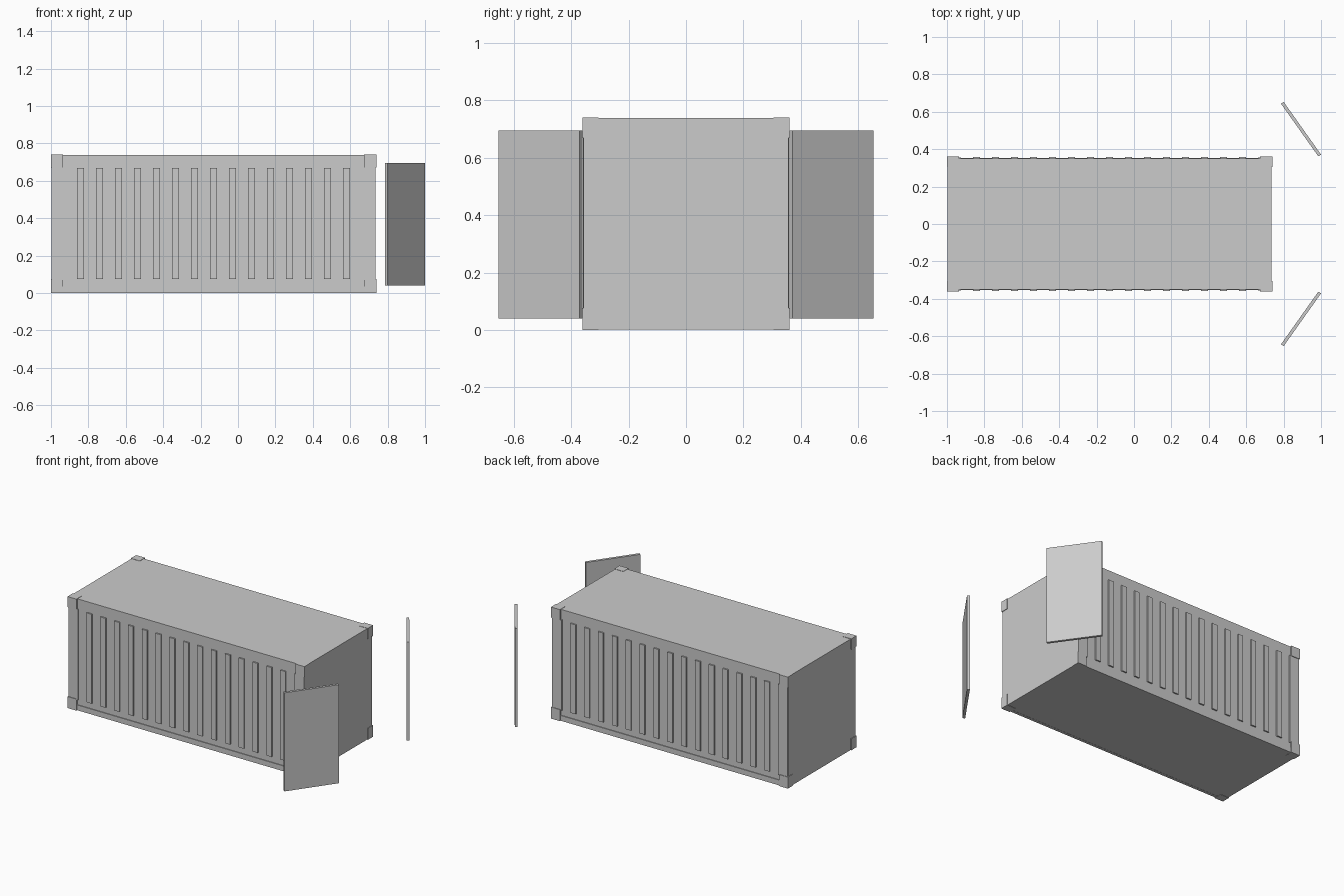
import bpy, bmesh

if "Cube" in bpy.data.objects:
    bpy.data.objects.remove(bpy.data.objects["Cube"])


def prism(name, outline, z0, z1):
    """Extrude a plan-view outline between two heights."""
    bm = bmesh.new()
    base = bm.faces.new([bm.verts.new((x, y, z0)) for x, y in outline])
    top = bmesh.ops.extrude_face_region(bm, geom=[base])["geom"]
    for v in top:
        if isinstance(v, bmesh.types.BMVert):
            v.co.z = z1
    bmesh.ops.recalc_face_normals(bm, faces=bm.faces)
    mesh = bpy.data.meshes.new(name)
    bm.to_mesh(mesh)
    bm.free()
    obj = bpy.data.objects.new(name, mesh)
    bpy.context.collection.objects.link(obj)
    return obj


def box(name, x0, x1, y0, y1, z0, z1):
    return prism(name, [(x0, y0), (x1, y0), (x1, y1), (x0, y1)], z0, z1)


# Closed container body
box("container_body", -0.996, 0.736, -0.349, 0.349, 0.002, 0.738)

for side, s in (("front", -1), ("back", 1)):
    # Vertical ribs on the long walls
    for i in range(15):
        x = -0.843 + i * 0.1016
        box(f"{side}_rib_{i + 1}", x - 0.019, x + 0.019,
            s * 0.340, s * 0.358, 0.075, 0.668)

    # Bottom side rail
    box(f"{side}_bottom_rail", -0.936, 0.675, s * 0.335, s * 0.354, 0.001, 0.036)

    # Corner posts and the castings capping them
    for end, px0, px1, cx0, cx1 in (("left", -0.995, -0.925, -1.0, -0.935),
                                    ("right", 0.664, 0.735, 0.674, 0.74)):
        box(f"{side}_{end}_post", px0, px1, s * 0.32, s * 0.356, 0.07, 0.672)
        for level, z0, z1 in (("lower", 0.0, 0.076), ("upper", 0.67, 0.74)):
            box(f"{side}_{end}_{level}_casting", cx0, cx1,
                s * 0.305, s * 0.36, z0, z1)

    # Open door panel, standing off the right end
    prism(f"{side}_door",
          [(0.786, s * 0.643), (0.80, s * 0.653), (1.0, s * 0.371), (0.986, s * 0.361)],
          0.04, 0.694)
